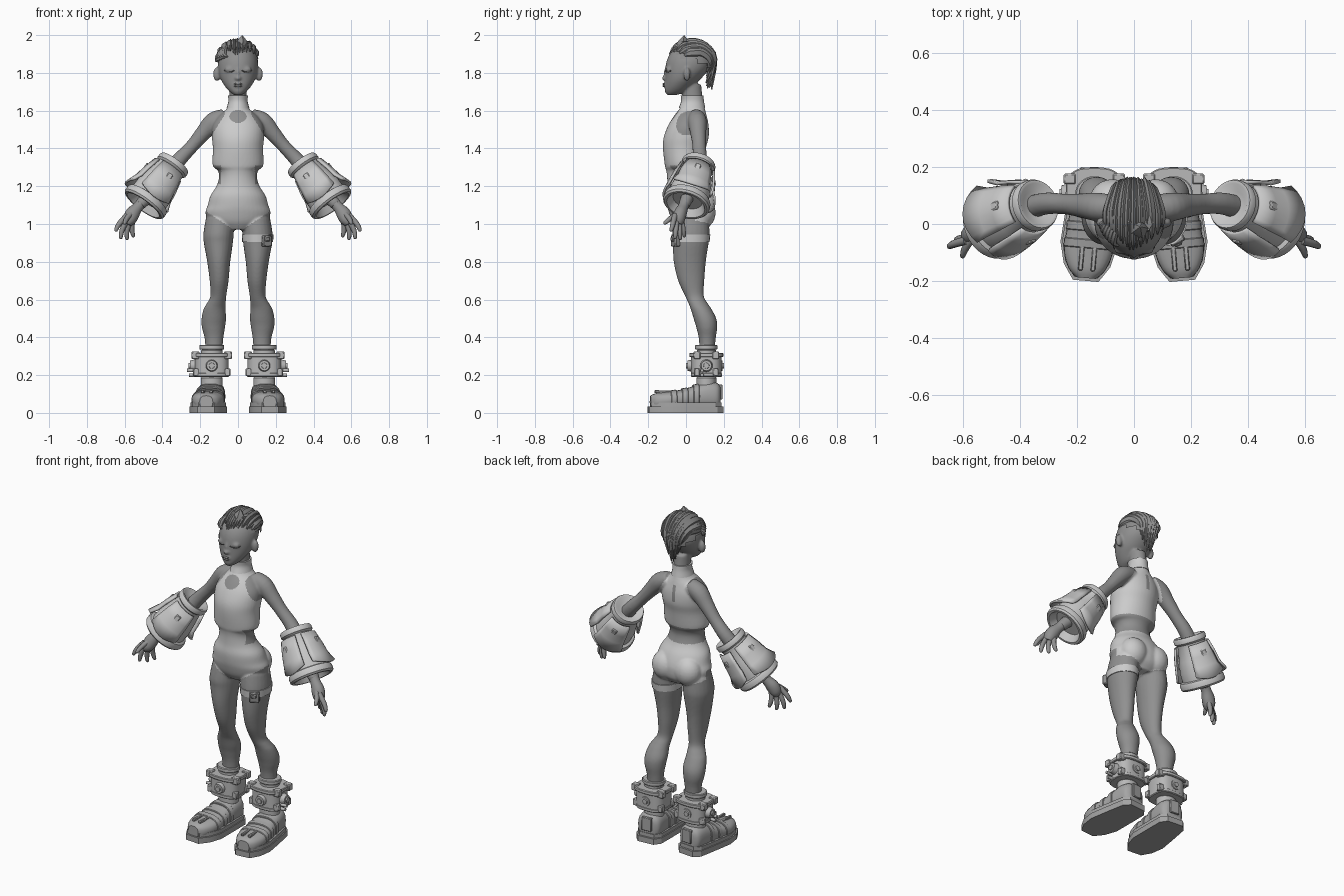
import bpy, bmesh, math, random
from mathutils import Vector, Matrix

if "Cube" in bpy.data.objects:
    bpy.data.objects.remove(bpy.data.objects["Cube"])
random.seed(4)
X, Y, Z = Vector((1, 0, 0)), Vector((0, 1, 0)), Vector((0, 0, 1))


def material(name, v):
    m = bpy.data.materials.new(name)
    m.use_nodes = True
    m.diffuse_color = (v, v, v, 1)
    m.node_tree.nodes["Principled BSDF"].inputs["Base Color"].default_value = (v, v, v, 1)
    return m


SKIN, SUIT = material("skin grey", .28), material("suit light grey", .6)
HAIR, LINE = material("hair grey", .26), material("dark line", .1)
ARMOR, CUFF = material("armour light grey", .58), material("cuff grey", .48)
BOOT, SOLE = material("boot grey", .38), material("sole grey", .37)
STRAP, LIP = material("buckle grey", .27), material("lip grey", .22)


def make(name, bm, mat, mirror=False, solid=0, bevel=0, angle=40):
    me = bpy.data.meshes.new(name)
    bm.to_mesh(me)
    bm.free()
    me.materials.append(mat)
    me.shade_smooth()
    me.set_sharp_from_angle(angle=math.radians(angle))
    ob = bpy.data.objects.new(name, me)
    bpy.context.collection.objects.link(ob)
    if solid:
        ob.modifiers.new("thickness", "SOLIDIFY").thickness = solid
    if bevel:
        ob.modifiers.new("bevel", "BEVEL").width = bevel
    if mirror:
        ob.modifiers.new("mirror", "MIRROR")
    return ob


def spline(rows, sub):
    """Catmull-Rom interpolation of number rows."""
    out, last = [], len(rows) - 1
    for i in range(last):
        a, b, c, d = (rows[min(max(i + k, 0), last)] for k in (-1, 0, 1, 2))
        for k in range(sub):
            f = k / sub
            out.append([.5 * (2 * q + (r - p) * f + (2 * p - 5 * q + 4 * r - s) * f * f
                        + (3 * q - p - 3 * r + s) * f ** 3) for p, q, r, s in zip(a, b, c, d)])
    return out + [list(rows[-1])]


def loft(bm, rows, n=24, t=None, ref=Y, p=2, sub=4):
    """Closed tube through rows of (x, y, z, radius a, radius b)."""
    rows, prev = spline(rows, sub), None
    pts = [Vector(r[:3]) for r in rows]
    for i, r in enumerate(rows):
        d = t or (pts[min(i + 1, len(pts) - 1)] - pts[max(i - 1, 0)]).normalized()
        u = ref.cross(d).normalized()
        v, ring = d.cross(u), []
        for j in range(n):
            c, s = math.cos(math.tau * j / n), math.sin(math.tau * j / n)
            c, s = (math.copysign(abs(q) ** (2 / p), q) for q in (c, s))
            ring.append(bm.verts.new(pts[i] + u * r[3] * c + v * r[4] * s))
        if prev:
            for j in range(n):
                k = (j + 1) % n
                bm.faces.new((prev[j], prev[k], ring[k], ring[j]))
        else:
            bm.faces.new(ring[::-1])
        prev = ring
    bm.faces.new(prev)


def column(bm, rows, s=1, **kw):
    """Upright loft from rows of (z, x, half width, front y, back y)."""
    loft(bm, [(s * x, (f + b) / 2, z, w, (b - f) / 2) for z, x, w, f, b in sorted(rows)], t=Z, **kw)


def ball(bm, c, r):
    bmesh.ops.create_uvsphere(bm, u_segments=24, v_segments=14, radius=1,
                              matrix=Matrix.Translation(c) @ Matrix.Diagonal((*r, 1)))


def box(bm, c, size, rot=0, axis="Z"):
    bmesh.ops.create_cube(bm, size=1, matrix=Matrix.Translation(c) @ Matrix.Rotation(rot, 4, axis)
                          @ Matrix.Diagonal((*size, 1)))


def knob(bm, c, axis, r, depth):
    bmesh.ops.create_cone(bm, cap_ends=True, segments=16, radius1=r, radius2=r * .8, depth=depth,
                          matrix=Matrix.Translation(c) @ axis.to_track_quat("Z", "Y").to_matrix().to_4x4())


# Body: overlapping lofts fused into one skin
bm = bmesh.new()
column(bm, [(.97, 0, .09, -.04, .1), (1.01, 0, .155, -.07, .135), (1.06, 0, .172, -.09, .145),
            (1.1, 0, .16, -.1, .14), (1.15, 0, .146, -.105, .12), (1.2, 0, .114, -.1, .09),
            (1.25, 0, .1, -.1, .075), (1.285, 0, .108, -.105, .08), (1.31, 0, .134, -.112, .09),
            (1.4, 0, .133, -.122, .105), (1.46, 0, .138, -.118, .12), (1.52, 0, .135, -.095, .12),
            (1.57, 0, .105, -.065, .11), (1.61, 0, .06, -.035, .1), (1.65, 0, .046, -.02, .09),
            (1.74, 0, .044, -.02, .08)], n=40)
for s in (1, -1):
    ball(bm, (s * .075, .085, 1.06), (.08, .072, .085))
    column(bm, [(1.03, .095, .075, -.06, .12), (.95, .103, .08, -.073, .125), (.9, .104, .077, -.07, .12),
                (.8, .102, .061, -.065, .105), (.7, .1, .05, -.042, .097), (.62, .104, .042, -.005, .094),
                (.58, .115, .05, .013, .115), (.55, .124, .058, .025, .135), (.5, .128, .065, .04, .16),
                (.45, .13, .061, .055, .165), (.37, .127, .047, .07, .155), (.2, .132, .045, .07, .15)], s)
    loft(bm, [(s * .07, .055, 1.565, .045, .045), (s * .13, .06, 1.54, .051, .05),
              (s * .185, .065, 1.48, .042, .042), (s * .245, .07, 1.41, .035, .036),
              (s * .32, .07, 1.33, .039, .039), (s * .42, .035, 1.21, .042, .04),
              (s * .52, -.01, 1.1, .03, .03)])
    ball(bm, (s * .112, .005, 1.793), (.02, .018, .037))
    ball(bm, (s * .046, -.09, 1.818), (.024, .016, .016))
column(bm, [(1.683, 0, .02, -.1, -.05), (1.7, 0, .044, -.111, .0), (1.73, 0, .07, -.112, .035),
            (1.77, 0, .093, -.111, .08), (1.82, 0, .105, -.11, .12), (1.87, 0, .103, -.1, .13),
            (1.91, 0, .086, -.078, .115), (1.94, 0, .055, -.04, .08), (1.95, 0, .02, 0, .04)], n=40)
ball(bm, (0, -.112, 1.772), (.016, .015, .014))
ball(bm, (0, -.107, 1.795), (.009, .012, .032))
ball(bm, (0, -.108, 1.736), (.024, .014, .013))
body = make("body", bm, SKIN)
mod = body.modifiers.new("fuse", "REMESH")
mod.mode, mod.voxel_size = "VOXEL", .0065
mod = body.modifiers.new("relax", "SMOOTH")
mod.factor, mod.iterations = .5, 4
fused = bpy.data.meshes.new_from_object(body.evaluated_get(bpy.context.evaluated_depsgraph_get()))
body.modifiers.clear()
body.data = fused
fused.materials.clear()
fused.materials.append(SKIN)
fused.materials.append(SUIT)
fused.shade_smooth()


def is_suit(x, y, z):
    a = abs(x)
    if z > 1.31:
        keyhole = y < 0 and (x / .045) ** 2 + ((z - 1.57) / .034) ** 2 < 1
        slit = y > 0 and a < .008 and 1.47 < z < 1.57
        return z < 1.67 and a < min(.147, .07 + max(0, 1.58 - z) * .62) and not keyhole and not slit
    if z > 1.21:
        return y < -.02 and a < .09
    return z > (.955 + .66 * a if y < .05 else .965 + .3 * a) and a < .2


for f in fused.polygons:
    f.material_index = int(is_suit(*f.center))

# Collar, thigh strap and buckle
bm = bmesh.new()
column(bm, [(1.615, 0, .06, -.038, .102), (1.65, 0, .051, -.026, .095), (1.68, 0, .053, -.028, .092)])
make("collar", bm, SUIT)
bm = bmesh.new()
column(bm, [(.905, .104, .082, -.075, .125), (.945, .104, .084, -.078, .129)], sub=1)
make("thigh_strap", bm, SUIT)
bm = bmesh.new()
box(bm, (.15, -.055, .91), (.055, .03, .06), .5)
box(bm, (.155, -.07, .92), (.03, .015, .025), .5)
make("strap_buckle", bm, STRAP, bevel=.005)

# Closed eyes and lips
bm = bmesh.new()
loft(bm, [(x, .003 - .114 * math.sqrt(1 - (x / .105) ** 2), 1.812 - .008 * (1 - ((x - .046) / .026) ** 2),
           .003, .003) for x in (.02, .033, .046, .059, .072)], n=8, ref=Z)
make("eyelashes", bm, LINE, mirror=True)
bm = bmesh.new()
for dz in (.005, -.005):
    ball(bm, (0, -.117, 1.736 + dz), (.021, .007, .006))
make("lips", bm, LIP)

# Hair: scalp cap, swept strands meeting at the nape, and a crest
centre, rad = Vector((0, .027, 1.85)), Vector((.113, .125, .113))


def scalp(a, b, k=1.0):
    d = Vector((math.sin(a), -math.cos(a) * math.cos(b), math.cos(a) * math.sin(b)))
    return centre + d * rad * k


bm = bmesh.new()
ball(bm, centre, rad * .98)
low = [f for f in bm.faces if f.calc_center_median().z < 1.872 - .35 * (f.calc_center_median().y - .02)]
bmesh.ops.delete(bm, geom=low, context="FACES")
make("hair_cap", bm, HAIR)
bm = bmesh.new()
for i in range(21):
    a = -1.1 + 2.2 * i / 20 + random.uniform(-.05, .05)
    lift, w = random.uniform(.98, 1.02), random.uniform(.013, .019)
    b0 = .45 + .45 * abs(a) + random.uniform(-.1, .1)
    path = [scalp(a * (1 - .7 * max(0, k - .4)), b0 + (2.95 - b0) * k, lift + .03 * math.sin(3 * k))
            for k in (0, .2, .45, .7, 1)]
    path.append(Vector((path[-1].x * .6, .125 + random.uniform(-.02, .01), 1.71 + .09 * abs(a))))
    loft(bm, [(*q, w * g, w * g * .55) for q, g in zip(path, (.3, 1, 1.2, 1.2, 1, .25))], n=6, ref=X, sub=3)
for i in range(6):
    # curls over the right temple
    a = -.5 - .12 * i
    path = [scalp(a, 1.3, 1.01), scalp(a - .1, .9, 1.06), scalp(a - .15, .5, 1.04), scalp(a, .35, 1.0)]
    loft(bm, [(*q, .014 * g, .011 * g) for q, g in zip(path, (.5, 1, 1, .3))], n=6, ref=X, sub=3)
for x, y, z, k in ((.022, -.01, 1.998, 1.5), (-.02, .01, 1.98, 1.2), (.055, .01, 1.968, 1.1)):
    loft(bm, [(x * .5, y - .01, 1.935, .03 * k, .04), (x * .8, y - .005, 1.965, .022 * k, .03),
              (x, y, z, .003, .003)], n=5, ref=Y, t=Z, sub=1)
make("hair_strands", bm, HAIR, angle=30)

# Hands
bm = bmesh.new()
loft(bm, [(.5, 0, 1.125, .03, .028), (.53, -.015, 1.09, .028, .028), (.558, -.03, 1.055, .038, .034),
          (.575, -.042, 1.02, .034, .034), (.585, -.046, .998, .02, .024)], n=16)
for base, tip in (((.603, -.062, 1.03), (.647, -.08, .96)), ((.593, -.05, 1.01), (.62, -.058, .92)),
                  ((.576, -.036, 1.005), (.585, -.03, .915)), ((.558, -.022, 1.015), (.55, -.008, .93)),
                  ((.56, -.045, 1.06), (.6, -.118, 1.0))):
    b, e = Vector(base), Vector(tip)
    rows = [b.lerp(e, k) + Vector((.008, 0, 0)) * math.sin(3 * k) for k in (-.25, .3, .65, .93, 1)]
    loft(bm, [(*q, g, g) for q, g in zip(rows, (.015, .014, .0125, .009, .003))], n=10, sub=2)
make("hands", bm, SKIN, mirror=True)

# Forearm guards
top, axis = Vector((.335, .07, 1.325)), Vector((.168, -.072, -.228)).normalized()
gu = Y.cross(axis).normalized()
gv = axis.cross(gu)


def around(t, r, deg):
    a = math.radians(deg)
    return top + axis * t + (gu * math.cos(a) + gv * math.sin(a)) * r


bm = bmesh.new()
profile = [(.02, .05), (0, .075), (0, .086), (.01, .091), (.03, .091), (.04, .08), (.06, .078), (.13, .094),
           (.19, .106), (.24, .106), (.245, .121), (.255, .126), (.28, .126), (.29, .117), (.29, .104), (.25, .08)]
loft(bm, [(*(top + axis * t), r, r) for t, r in profile], n=40, t=axis, sub=1)
make("forearm_guard", bm, ARMOR, mirror=True)
bm = bmesh.new()
for a0, a1, flare in ((125, 215, .022), (235, 320, .008), (30, 105, .02)):
    grid = [[bm.verts.new(around(t + (.025 * math.sin(math.pi * j / 8) if t > .2 else 0), r, a0 + (a1 - a0) * j / 8))
             for j in range(9)] for t, r in ((.05, .088), (.12, .106), (.18, .117), (.225, .118 + flare))]
    for p, q in zip(grid, grid[1:]):
        for j in range(8):
            bm.faces.new((p[j], q[j], q[j + 1], p[j + 1]))
make("guard_plates", bm, ARMOR, mirror=True, solid=.012)
bm = bmesh.new()
for deg in (280, 70, 170):
    c, s = math.cos(math.radians(deg)), math.sin(math.radians(deg))
    turn = Matrix((axis, gv * c - gu * s, gu * c + gv * s)).transposed().to_4x4()
    bmesh.ops.create_cube(bm, size=1, matrix=Matrix.Translation(around(.13, .108, deg)) @ turn
                          @ Matrix.Diagonal((.085, .03, .02, 1)))
make("guard_latches", bm, ARMOR, mirror=True, bevel=.004)

# Ankle cuffs
bm = bmesh.new()
for z0, z1, w, p in ((.335, .36, .066, 2), (.31, .335, .056, 2), (.2, .31, .09, 3), (.295, .318, .1, 3),
                     (.19, .212, .092, 3), (.14, .19, .058, 2)):
    column(bm, [(z, .139, w, .108 - w * .9, .108 + w * .9) for z in (z0, z1)], n=32, p=p, sub=1)
for dx, dy in ((-.086, -.05), (.086, -.05), (-.086, .05), (.086, .05)):
    box(bm, (.139 + dx, .108 + dy, .305), (.042, .036, .04))
    box(bm, (.139 + dx * .95, .108 + dy, .215), (.034, .03, .04))
make("ankle_cuff", bm, CUFF, mirror=True, bevel=.004)
bm = bmesh.new()
for d, k in ((-Y, .085), (Y, .07), (X, .1)):
    knob(bm, Vector((.139, .108, .25)) + d * k, d, .034, .03)
    knob(bm, Vector((.139, .108, .25)) + d * (k + .012), d, .018, .02)
for z, l in ((.225, .035), (.2, .025)):
    knob(bm, Vector((.235, .085, z)), X, .011, l * 2)
make("cuff_knobs", bm, CUFF, mirror=True)

# Shoes, toes turned slightly outward
turn = Matrix.Translation((.143, .1, 0)) @ Matrix.Rotation(math.radians(5), 4, "Z")
half = [(.05, .095), (.08, .06), (.088, -.02), (.094, -.09), (.1, -.17), (.082, -.245), (.045, -.3)]
outline = half + [(-x, y) for x, y in half[::-1]]
for name, z0, z1, k, mat in (("shoe_sole", 0, .034, 1, SOLE), ("shoe_welt", .034, .056, .94, BOOT)):
    bm = bmesh.new()
    face = bm.faces.new([bm.verts.new((x * k, -.1 + (y + .1) * k, z0)) for x, y in outline])
    up = bmesh.ops.extrude_face_region(bm, geom=[face])["geom"]
    bmesh.ops.translate(bm, vec=(0, 0, z1 - z0), verts=[v for v in up if isinstance(v, bmesh.types.BMVert)])
    bmesh.ops.recalc_face_normals(bm, faces=bm.faces)
    bm.transform(turn)
    make(name, bm, mat, mirror=True, angle=25)
bm = bmesh.new()
loft(bm, [(0, .08, .085, .06, .045), (0, .06, .09, .07, .068), (0, .01, .092, .073, .074),
          (0, -.06, .082, .06, .076), (0, -.13, .072, .05, .082), (0, -.2, .067, .045, .085),
          (0, -.26, .062, .042, .064), (0, -.29, .057, .034, .035)], t=-Y, ref=X, p=2.6)
bm.transform(turn)
make("shoe_upper", bm, BOOT, mirror=True)
bm = bmesh.new()
for y, z, h, w in ((-.05, .084, .067, .08), (-.11, .075, .056, .084), (-.17, .07, .05, .088)):
    loft(bm, [(0, y + .016, z + .004, h, w), (0, y - .016, z - .002, h, w)], t=-Y, ref=X, p=2.6, sub=1)
for s in (1, -1):
    box(bm, (s * .022, -.2, .11), (.016, .13, .016), -.04, "X")
box(bm, (0, .08, .11), (.06, .02, .08))
bm.transform(turn)
make("shoe_straps", bm, BOOT, mirror=True, bevel=.003)
